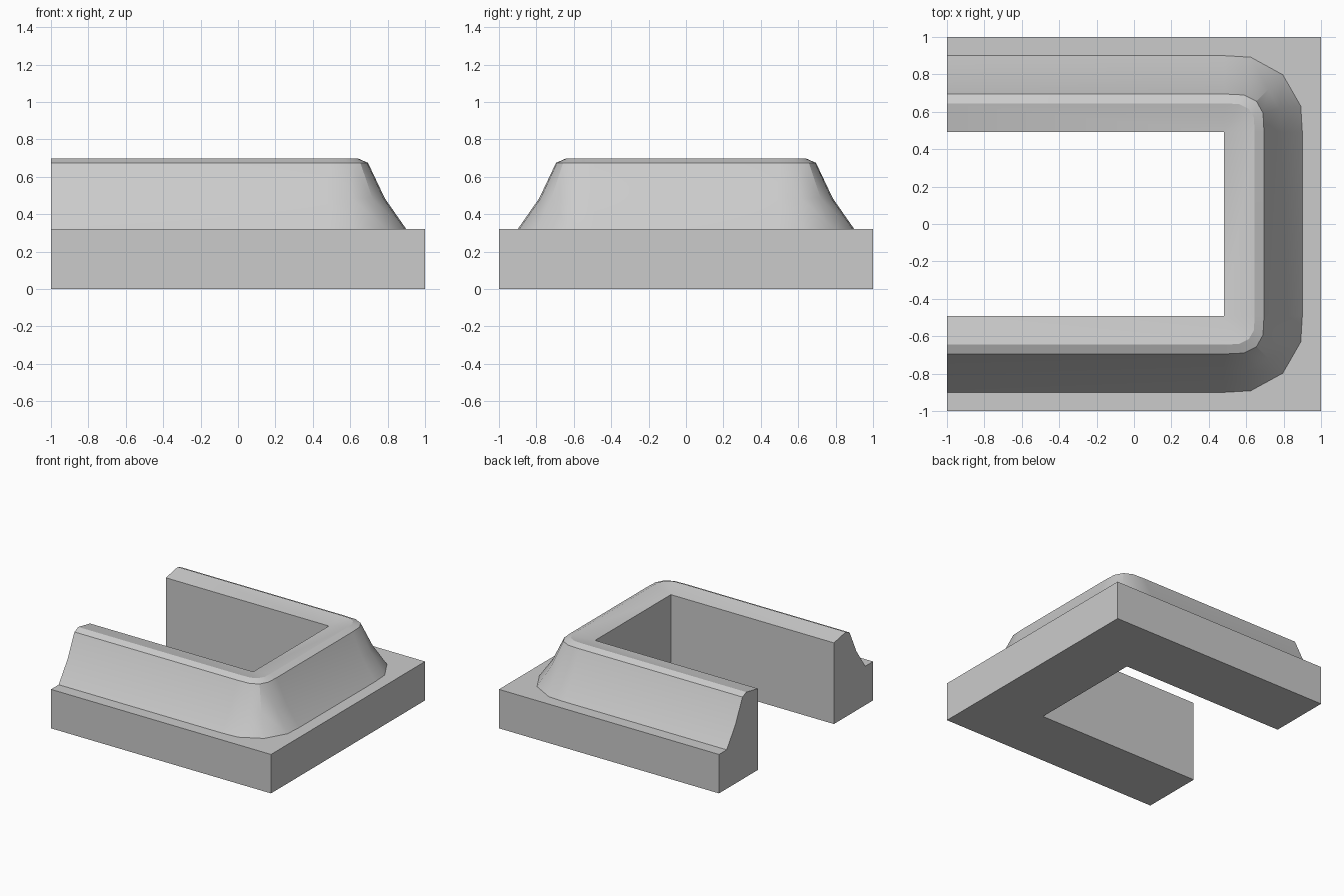
import bpy, bmesh, math

cube = bpy.data.objects.get("Cube")
if cube:
    bpy.data.objects.remove(cube, do_unlink=True)

grey = bpy.data.materials.new("plain grey")
grey.use_nodes = True
colour = (0.6, 0.6, 0.6, 1)
grey.diffuse_color = colour
grey.node_tree.nodes["Principled BSDF"].inputs["Base Color"].default_value = colour

INNER_X, INNER_Y = 0.482, 0.492

# Cross-section of the wall: reach from centre, height, and corner shape
# (edge point along, edge point out, diagonal point)
SQUARE = (0.5, 1, 1)
RIDGE = (0.5, 0.975, 0.81)
SLOPE = (0.42, 0.975, 0.78)
FOOT = (0.34, 0.98, 0.75)
PROFILE = [
    (None, 0, SQUARE),
    (None, 0.667, SQUARE),
    (0.645, 0.697, RIDGE),
    (0.695, 0.675, RIDGE),
    (0.785, 0.485, SLOPE),
    (0.9, 0.32, FOOT),
    (1, 0.32, SQUARE),
    (1, 0, SQUARE),
]


def u_path(reach, z, shape):
    """U-shaped line, open on the right side, with a rounded or square corner."""
    along, out, diag = shape
    rx = reach - INNER_X if reach else 0
    ry = reach - INNER_Y if reach else 0
    corner = [(1, 0), (out, along), (diag, diag), (along, out), (0, 1)]
    back = [(INNER_X + rx * u, INNER_Y + ry * v) for u, v in corner]
    back.append((-1, INNER_Y + ry))
    front = [(x, -y) for x, y in reversed(back)]
    return [(x, y, z) for x, y in front + back]


# Sweep the section around the U and cap both ends
bm = bmesh.new()
rings = [[bm.verts.new(p) for p in u_path(*row)] for row in PROFILE]
for a, b in zip(rings, rings[1:] + rings[:1]):
    for i in range(len(a) - 1):
        bm.faces.new((a[i], a[i + 1], b[i + 1], b[i]))
for end in (0, -1):
    bm.faces.new([ring[end] for ring in rings])
bmesh.ops.remove_doubles(bm, verts=bm.verts, dist=0.0005)
bmesh.ops.recalc_face_normals(bm, faces=bm.faces)

mesh = bpy.data.meshes.new("u_shaped_wall")
bm.to_mesh(mesh)
bm.free()
mesh.materials.append(grey)
wall = bpy.data.objects.new("u_shaped_wall", mesh)
bpy.context.collection.objects.link(wall)

# Smooth the rounded slope, keep the hard edges
bpy.ops.object.select_all(action="DESELECT")
wall.select_set(True)
bpy.context.view_layer.objects.active = wall
bpy.ops.object.shade_smooth_by_angle(angle=math.radians(30))
